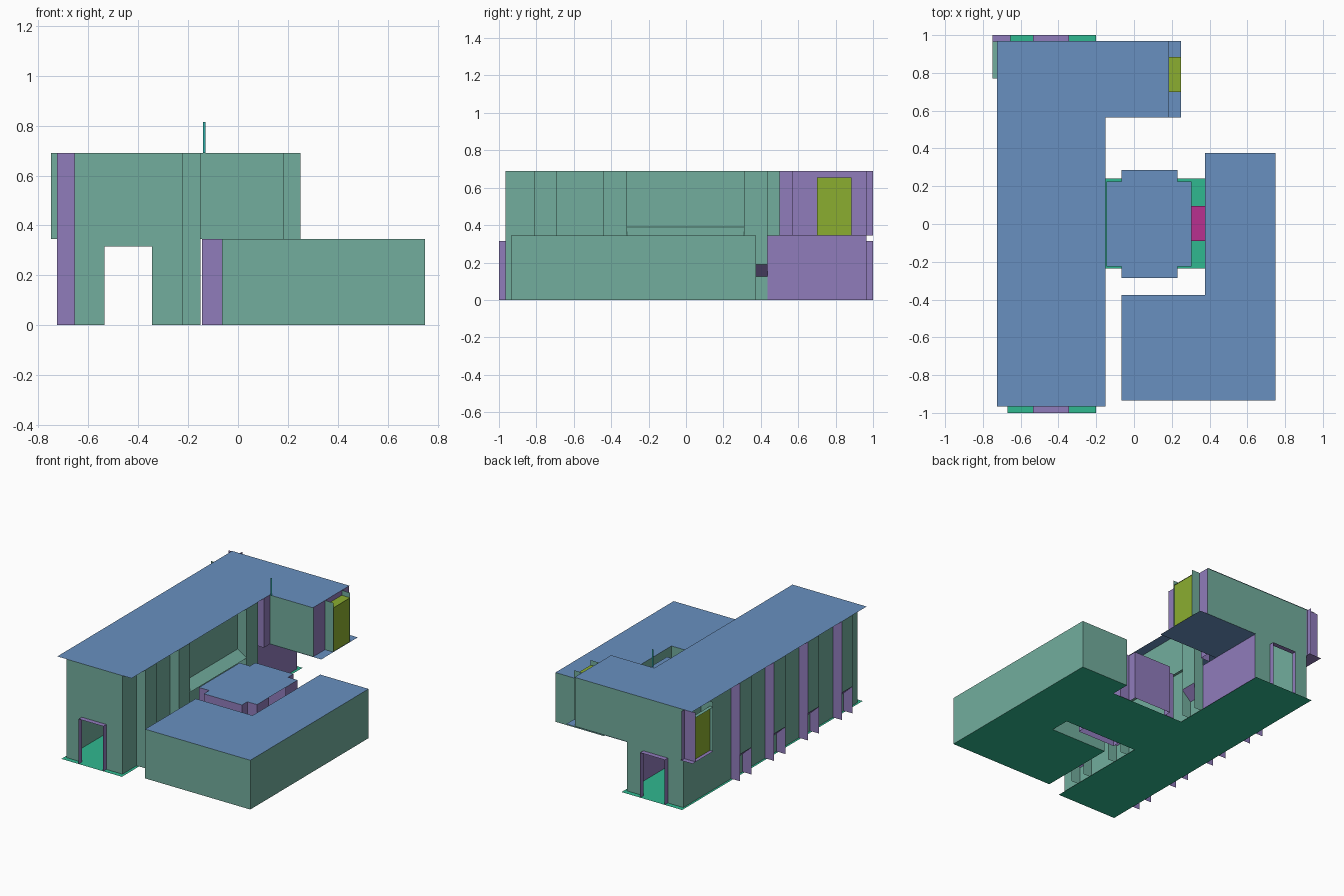
import bpy

if "Cube" in bpy.data.objects:
    bpy.data.objects.remove(bpy.data.objects["Cube"])


def material(name, rgb):
    m = bpy.data.materials.new(name)
    m.diffuse_color = (*rgb, 1)
    m.use_nodes = True
    m.node_tree.nodes["Principled BSDF"].inputs["Base Color"].default_value = m.diffuse_color
    return m


WALL = material("wall_green", (0.17, 0.42, 0.34))
ROOF = material("roof_blue", (0.14, 0.28, 0.53))
PURP = material("trim_purple", (0.28, 0.2, 0.5))
FLOOR = material("floor_green", (0.03, 0.48, 0.28))
OLIVE = material("glazing_olive", (0.26, 0.42, 0.03))
PINK = material("link_magenta", (0.48, 0.03, 0.28))
TEAL = material("mast_teal", (0.03, 0.43, 0.4))

MID, TOP = 0.345, 0.69        # storey heights
WX0, WX1 = -0.655, -0.22      # long block wall planes
RX0, RX1 = -0.725, -0.15      # long block roof edges
END = 0.965


def mesh(name, verts, faces, mat):
    me = bpy.data.meshes.new(name)
    me.from_pydata(verts, [], faces)
    me.materials.append(mat)
    ob = bpy.data.objects.new(name, me)
    bpy.context.collection.objects.link(ob)
    return ob


def sheet(name, pts, z, mat):
    """Flat horizontal polygon."""
    return mesh(name, [(x, y, z) for x, y in pts], [range(len(pts))], mat)


def walls(name, pts, z0, z1, mat, closed=False):
    """Vertical wall sheets along a plan path."""
    n = len(pts)
    v = [(x, y, z0) for x, y in pts] + [(x, y, z1) for x, y in pts]
    count = n if closed else n - 1
    f = [(i, (i + 1) % n, (i + 1) % n + n, i + n) for i in range(count)]
    return mesh(name, v, f, mat)


def rect(x0, x1, y0, y1):
    return [(x0, y0), (x1, y0), (x1, y1), (x0, y1)]


# Long block: end walls with open doorways and projecting door frames
DX0, DX1, DH = -0.535, -0.345, 0.315
for label, s in (("front", -1), ("back", 1)):
    y, out = s * END, s * 1.0
    outline = [(WX0, 0), (DX0, 0), (DX0, DH), (DX1, DH), (DX1, 0),
               (WX1, 0), (WX1, TOP), (WX0, TOP)]
    mesh(label + "_wall", [(x, y, z) for x, z in outline], [range(8)], WALL)
    frame = [(DX0, 0), (DX0, DH), (DX1, DH), (DX1, 0)]
    mesh(label + "_door_frame",
         [(x, y, z) for x, z in frame] + [(x, out, z) for x, z in frame],
         [(i, i + 1, i + 5, i + 4) for i in range(3)], PURP)

# Long block: side walls with a rhythm of projecting bays
BAYS = [(-0.81, -0.69), (-0.44, -0.315), (-0.065, 0.06), (0.31, 0.435)]


def bay(name, xi, xo, y0, y1):
    # front panel stops at a sloping soffit, side fins run to the ground
    walls(name + "_panel", [(xo, y0), (xo, y1)], 0.19, TOP, WALL)
    mesh(name + "_soffit", [(xo, y0, 0.19), (xo, y1, 0.19), (xi, y1, 0.125), (xi, y0, 0.125)],
         [(0, 1, 2, 3)], PURP)
    for i, y in enumerate((y0, y1)):
        walls(f"{name}_fin_{i}", [(xi, y), (xo, y)], 0, TOP, PURP if xo < xi else WALL)


walls("left_wall", [(WX0, -END), (WX0, END)], 0, TOP, WALL)
walls("right_wall", [(WX1, -END), (WX1, 0.435)], 0, TOP, WALL)
walls("undercroft_wall", [(WX1, 0.435), (WX1, END)], 0, MID, PURP)
for i, (y0, y1) in enumerate(BAYS):
    bay(f"left_bay_{i}", WX0, RX0, y0, y1)
    if i != 2:
        bay(f"right_bay_{i}", WX1, RX1, y0, y1)

# Sloping glazed strip over the courtyard link
mesh("sloping_strip", [(WX1, -0.315, 0.39), (WX1, 0.31, 0.39), (RX1, 0.31, MID), (RX1, -0.315, MID)],
     [(0, 1, 2, 3)], WALL)

# Roof over the long block and the raised wing
sheet("main_roof", [(RX0, -END), (RX1, -END), (RX1, 0.565), (0.185, 0.565),
                    (0.185, 0.97), (RX0, 0.97)], TOP, ROOF)

# Raised wing
walls("wing_front_wall", [(RX1, 0.57), (0.185, 0.57)], MID, TOP, WALL)
walls("wing_return", [(WX1, 0.5), (RX1, 0.5), (RX1, 0.57)], MID, TOP, PURP)
walls("wing_back_wall", [(WX1, END), (0.185, END)], MID, TOP, WALL)
for i, (a, b) in enumerate(((0.57, 0.7), (0.885, END))):
    walls(f"wing_end_wall_{i}", [(0.185, a), (0.185, b)], MID, TOP, PURP)
mesh("wing_end_lintel", [(0.185, 0.7, 0.655), (0.185, 0.885, 0.655), (0.185, 0.885, TOP),
                         (0.185, 0.7, TOP)], [(0, 1, 2, 3)], PURP)
sheet("wing_floor", rect(WX1, 0.25, 0.565, 0.97), MID, ROOF)

# Wing end window box
for i, y in enumerate((0.7, 0.885)):
    walls(f"window_cheek_{i}", [(0.185, y), (0.25, y)], MID, TOP, WALL)
walls("wing_window", [(0.245, 0.7), (0.245, 0.885)], MID, 0.655, OLIVE)
sheet("wing_window_head", rect(0.185, 0.25, 0.7, 0.885), 0.655, OLIVE)

# Corner window at back left
CX = -0.75
walls("corner_window_cheek", [(WX0, 0.77), (CX, 0.77)], MID, TOP, WALL)
walls("corner_window_back", [(CX, END), (WX0, END)], MID, TOP, PURP)
walls("corner_window_fin", [(-0.665, END), (-0.665, 1.0)], MID, TOP, PURP)
walls("corner_window_glass", [(RX0, 0.77), (RX0, END)], MID, 0.655, OLIVE)
sheet("corner_window_head", rect(CX, RX0, 0.77, END), 0.655, WALL)
sheet("corner_window_sill", rect(CX, WX0, 0.77, 1.0), MID, PURP)

# Low L-shaped block
LOW = [(-0.065, -0.935), (0.75, -0.935), (0.75, 0.375), (0.375, 0.375),
       (0.375, -0.375), (-0.065, -0.375)]
walls("low_block_walls", LOW, 0, MID, WALL, True)
sheet("low_block_roof", LOW, MID, ROOF)
sheet("low_block_floor", LOW, 0, FLOOR)

# Courtyard pavilion with cross-shaped plan
half = [(-0.145, -0.225), (-0.065, -0.225), (-0.065, -0.285), (0.23, -0.285),
        (0.23, -0.225), (0.305, -0.225)]
CROSS = half + [(x, -y) for x, y in reversed(half)]
sheet("pavilion_roof", CROSS, MID, ROOF)
for i, s in enumerate((-1, 1)):
    side = [(x, -s * y * -1 * -1) for x, y in half]
    walls(f"pavilion_side_{i}", side + [(0.305, side[-1][1] * 0.09 / 0.225)], 0, MID, PURP)

# Link between pavilion and low block
sheet("link_roof", rect(0.305, 0.375, -0.09, 0.095), 0.27, PINK)
for i, y in enumerate((-0.09, 0.095)):
    walls(f"link_wall_{i}", [(0.305, y), (0.375, y)], 0, 0.27, PURP)

# Ground floor slabs
sheet("main_floor", rect(-0.67, -0.2, -1, 1), 0, FLOOR)
sheet("courtyard_floor", rect(-0.2, 0.375, -0.235, 0.24), 0, FLOOR)

# Roof mast
walls("roof_mast", [(-0.14, 0.56), (-0.13, 0.56)], TOP, 0.815, TEAL)
